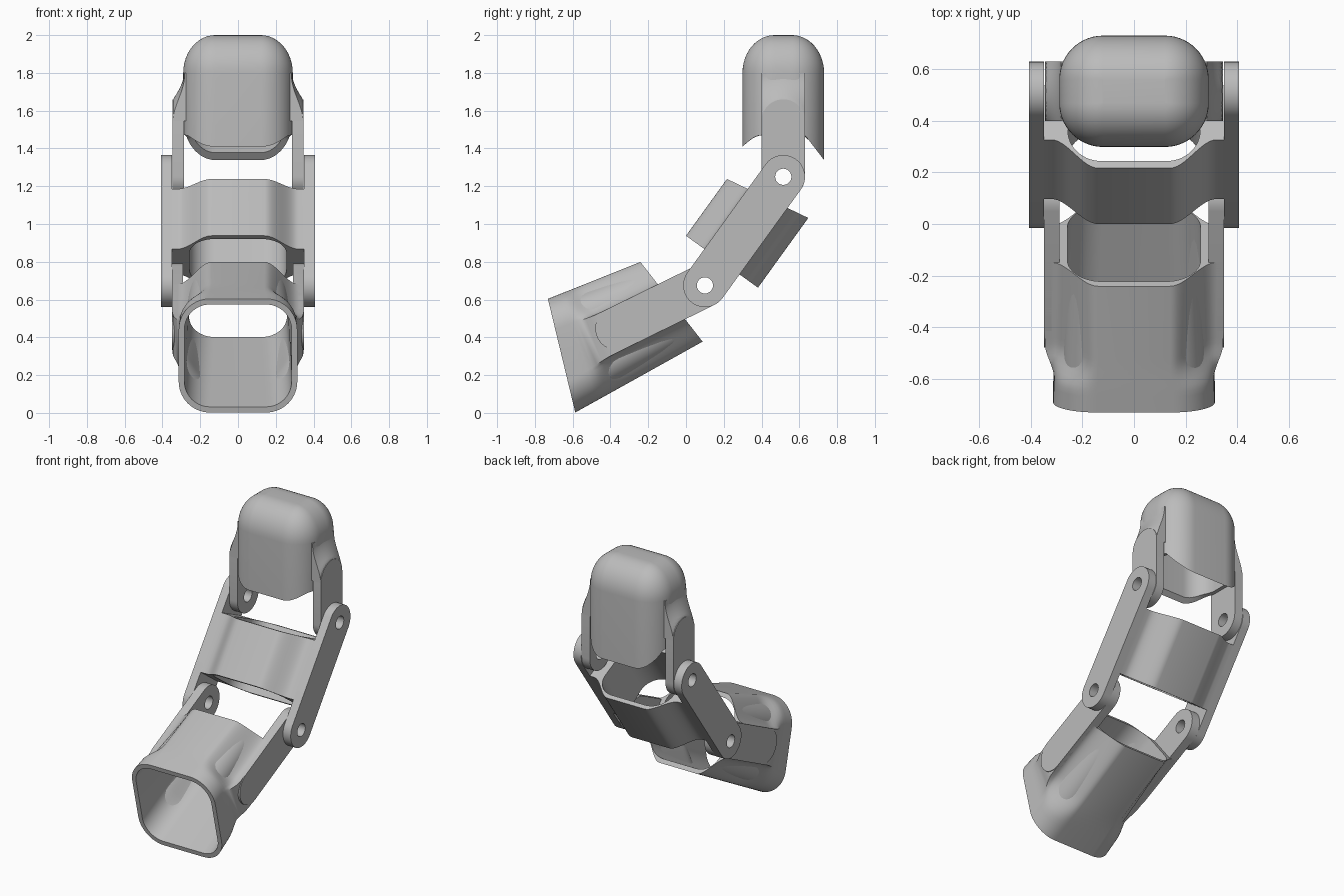
import bpy, bmesh
from math import sin, cos, pi, hypot
from mathutils import Matrix, Vector

if "Cube" in bpy.data.objects:
    bpy.data.objects.remove(bpy.data.objects["Cube"])

grey = bpy.data.materials.new("matte_grey")
grey.use_nodes = True
grey.diffuse_color = (0.5, 0.5, 0.5, 1)
grey.node_tree.nodes["Principled BSDF"].inputs["Base Color"].default_value = (0.5, 0.5, 0.5, 1)
parts = []
STEPS = 14
R = 0.115            # half width of every side bar


def finish(name, bm):
    bmesh.ops.remove_doubles(bm, verts=bm.verts, dist=1e-5)
    bmesh.ops.recalc_face_normals(bm, faces=bm.faces)
    me = bpy.data.meshes.new(name)
    bm.to_mesh(me)
    bm.free()
    me.materials.clear()
    me.materials.append(grey)
    ob = bpy.data.objects.new(name, me)
    bpy.context.collection.objects.link(ob)
    parts.append(ob)


def smooth(t):
    t = min(max(t, 0), 1)
    return t * t * (3 - 2 * t)


def section(hx, hn, r, flare=0, reach=0):
    """Rounded rectangle whose corners can sweep outward to meet the bars."""
    quad = []
    for i in range(STEPS + 1):
        t = i / STEPS
        a = Vector((hx - r + r * sin(t * pi / 2), hn - r + r * cos(t * pi / 2)))
        u = i / (STEPS - 1)
        b = Vector((0.14 + 0.18 * u, hn + (R - hn) * smooth(u)))
        if i == STEPS:
            b = Vector((reach, R))
        quad.append(a.lerp(b, flare))
    ring = []
    for sx, sn in ((1, 1), (1, -1), (-1, -1), (-1, 1)):
        pts = quad if sx == sn else quad[::-1]
        ring += [(sx * p.x, sn * p.y) for p in pts]
    return ring


def frame(start, end):
    """Maps (x, n, d) to the world: d runs along the link, n to its front."""
    dy, dz = (Vector(end) - Vector(start)).normalized()
    return lambda x, n, d: (x, start[0] + d * dy - n * dz, start[1] + d * dz + n * dy)


def skin(name, rings, closed):
    bm = bmesh.new()
    loops = [[bm.verts.new(p) for p in ring] for ring in rings]
    pairs = list(zip(loops, loops[1:]))
    if closed:
        pairs.append((loops[-1], loops[0]))
    else:
        bm.faces.new(loops[0])
        bm.faces.new(loops[-1])
    for a, b in pairs:
        for i in range(len(a)):
            j = (i + 1) % len(a)
            bm.faces.new((a[i], a[j], b[j], b[i]))
    finish(name, bm)


def bar(name, a, b, x0, x1, holes):
    """Round-ended plate with pivot holes, one on each side."""
    a, b = Vector(a), Vector(b)
    d = (b - a).normalized()
    n = Vector((-d.y, d.x))
    arc = [i * pi / 24 for i in range(25)]
    pill = [b + R * (cos(t) * -n + sin(t) * d) for t in arc]
    pill += [a + R * (cos(t) * n - sin(t) * d) for t in arc]
    outlines = [pill]
    for h in holes:
        outlines.append([Vector(h) + 0.043 * Vector((cos(t * 2), sin(t * 2))) for t in arc[:-1]])
    for side, s in (("left", 1), ("right", -1)):
        cu = bpy.data.curves.new("outline", "CURVE")
        cu.dimensions = "2D"
        cu.fill_mode = "BOTH"
        cu.extrude = (x1 - x0) / 2
        for pts in outlines:
            sp = cu.splines.new("POLY")
            sp.points.add(len(pts) - 1)
            for q, p in zip(sp.points, pts):
                q.co = (p.x, p.y, 0, 1)
            sp.use_cyclic_u = True
        ob = bpy.data.objects.new("outline", cu)
        bpy.context.collection.objects.link(ob)
        dg = bpy.context.evaluated_depsgraph_get()
        me = bpy.data.meshes.new_from_object(ob.evaluated_get(dg))
        bm = bmesh.new()
        bm.from_mesh(me)
        turn = Matrix(((0, 0, 1, s * (x0 + x1) / 2), (1, 0, 0, 0), (0, 1, 0, 0), (0, 0, 0, 1)))
        bm.transform(turn)
        finish(f"{side}_{name}", bm)
        bpy.data.objects.remove(ob)
        bpy.data.meshes.remove(me)


knuckle, tip_joint = (0.10, 0.675), (0.515, 1.25)
base_end, tip_end = (-0.365, 0.447), (0.515, 1.545)

# Side bars with pivots
bar("base_bar", base_end, knuckle, 0.29, 0.35, [knuckle])
bar("middle_bar", knuckle, tip_joint, 0.35, 0.408, [knuckle, tip_joint])
bar("tip_bar", tip_joint, tip_end, 0.285, 0.346, [tip_joint])

# Tapered base cuff, its corners swept out to the bars
at = frame(base_end, knuckle)
LEN = hypot(0.465, 0.228)
outer, inner = [], []
for k in range(25):
    t = k / 24
    ring_o, ring_i = [], []
    mid = -0.845 + t * 0.648
    flare = smooth((mid + 0.74) / 0.16)
    hx, hn = 0.314 - 0.025 * t, 0.302 - 0.04 * t
    for wall, ring, f in ((0, ring_o, flare), (0.03, ring_i, 0)):
        for x, n in section(hx - wall, hn - wall, 0.165 - wall, f, 0.346):
            d = (1 - t) * (-0.845 + 0.223 * n) + t * (-0.197 - 0.21 * n)
            ring.append(at(x, n, d + LEN))
    outer.append(ring_o)
    inner.append(ring_i)
skin("base_cuff", outer + inner[::-1], True)

# Middle band
at = frame(knuckle, tip_joint)
half = hypot(0.415, 0.575) / 2
shell = section(0.29, 0.235, 0.12, 1, 0.356)
hollow = section(0.257, 0.205, 0.13)


def low(n):
    return half - 0.2


def high(n):
    return half + 0.213 - 0.18 * n


skin("middle_band", [[at(x, n, cut(n)) for x, n in sec] for sec, cut in
                     ((shell, low), (shell, high), (hollow, high), (hollow, low))], True)

# Hollow domed fingertip cap with a scooped lower edge
at = frame((0.515, 0), (0.515, 1))


def scoop(n):
    if n > R:
        return 1.41 + 0.06 * cos(min((n - R) / 0.1, 1) * pi / 2)
    return 1.47 - max(0, -n - R) * 1.3


def cap_rings(wall):
    hx, hn, r = 0.29 - wall, 0.216 - wall, 0.17 - wall
    rings = [[at(x, n, scoop(n)) for x, n in section(hx, hn, r)]]
    for k in range(13):
        a = k / 12 * pi / 2
        inset = r * (1 - cos(a))
        z = 1.8 + (0.2 - wall) * sin(a)
        rings.append([at(x, n, z) for x, n in section(hx - inset, hn - inset, max(r - inset, 0.002))])
    return rings


skin("fingertip_cap", cap_rings(0)[::-1] + cap_rings(0.03), False)

# Fillets running from the rounded bar ends up into the cap
for side, s in (("left", 1), ("right", -1)):
    rings = []
    for k in range(17):
        z = 1.545 + 0.255 * k / 16
        ring = [(s * 0.265, 0.515 - R, z)]
        for i in range(17):
            y = R * (i / 8 - 1)
            gap = min(max((hypot(y, z - 1.545) - R) / 0.14, 0), 1)
            ring.append((s * (0.284 + 0.06 * (1 - gap) ** 1.6), 0.515 + y, z))
        ring.append((s * 0.265, 0.515 + R, z))
        rings.append(ring)
    skin(f"{side}_tip_fillet", rings, False)

# Smooth rounded walls, crisp edges
bpy.ops.object.select_all(action="DESELECT")
for ob in parts:
    ob.select_set(True)
bpy.context.view_layer.objects.active = parts[0]
bpy.ops.object.shade_smooth_by_angle(angle=0.6)
